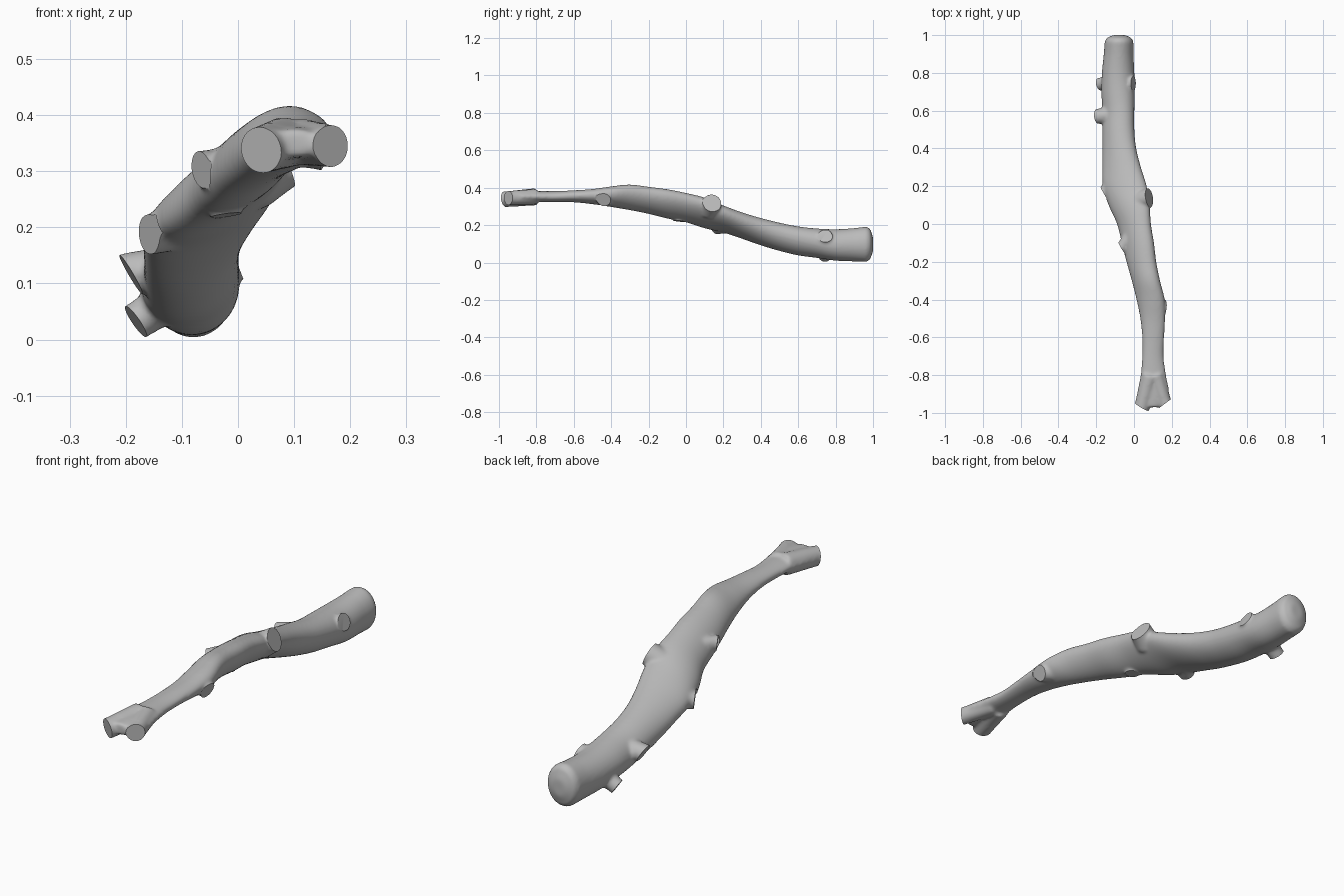
import bpy, bmesh, math
from mathutils import Vector

if "Cube" in bpy.data.objects:
    bpy.data.objects.remove(bpy.data.objects["Cube"], do_unlink=True)

grey = bpy.data.materials.new("bark grey")
grey.use_nodes = True
grey.diffuse_color = (0.5, 0.5, 0.5, 1)
grey.node_tree.nodes["Principled BSDF"].inputs["Base Color"].default_value = (0.5, 0.5, 0.5, 1)

# Branch cross-sections: y, x min, x max, z min, z max, slant
SECTIONS = [
    (-0.97, .06, .14, .325, .375, 0), (-0.9, .02, .185, .323, .38, 0),
    (-0.8, .035, .17, .323, .382, 0), (-0.7, .043, .157, .323, .382, 0),
    (-0.6, .043, .16, .322, .386, .1), (-0.5, .033, .165, .312, .393, .2),
    (-0.4, .013, .163, .297, .407, .3), (-0.3, -.012, .138, .28, .417, .4),
    (-0.2, -.04, .118, .26, .405, .45), (-0.1, -.065, .106, .235, .392, .5),
    (0.0, -.09, .09, .215, .372, .55), (0.1, -.135, .083, .183, .347, .6),
    (0.2, -.165, .068, .16, .305, .55), (0.3, -.168, .037, .127, .268, .45),
    (0.4, -.168, .012, .092, .238, .35), (0.5, -.168, .002, .062, .213, .25),
    (0.6, -.168, .002, .038, .193, .2), (0.7, -.173, .003, .025, .182, .1),
    (0.8, -.17, .002, .01, .178, 0), (0.9, -.16, -.003, .006, .184, 0),
    (0.965, -.155, -.003, .003, .192, 0), (0.985, -.145, -.013, .017, .18, 0),
    (1.0, -.11, -.045, .06, .135, 0)]

# Cut side shoots: end centre, outward direction, end radius, root inside branch
STUBS = [
    ((.042, -.968, .338), (-.5, -.85, -.15), .042, (.085, -.80, .352)),
    ((.165, -.950, .345), (.6, -.8, 0), .038, (.115, -.80, .352)),
    ((-.066, -.125, .305), (-.85, -.5, -.1), .032, (.0, -.03, .31)),
    ((-.158, .165, .187), (-.85, -.5, -.1), .036, (-.09, .25, .2)),
    ((-.192, .57, .118), (-.85, -.1, -.5), .040, (-.09, .58, .13)),
    ((-.182, .74, .032), (-.8, -.2, -.55), .034, (-.09, .76, .09)),
    ((.160, -.440, .335), (.9, -.1, -.35), .036, (.09, -.40, .35)),
    ((-.02, -.04, .222), (.12, -.1, -1), .026, (0, -.02, .29)),
    ((.080, .140, .318), (.9, .15, .4), .050, (.02, .12, .28)),
    ((-.004, .745, .143), (.9, 0, .35), .036, (-.06, .745, .11))]
SIDES = 40


def loft(bm, rings):
    loops = [[bm.verts.new(p) for p in ring] for ring in rings]
    for a, b in zip(loops, loops[1:]):
        for i in range(len(a)):
            j = (i + 1) % len(a)
            bm.faces.new((a[i], a[j], b[j], b[i]))
    bm.faces.new(loops[0][::-1])
    bm.faces.new(loops[-1])


def ring(centre, axis, radius, sides=28):
    side = axis.cross(Vector((0, 1, .01))).normalized()
    up = axis.cross(side).normalized()
    return [centre + radius * (math.cos(t) * side + math.sin(t) * up)
            for t in (2 * math.pi * i / sides for i in range(sides))]


def make_object(name, bm):
    bmesh.ops.recalc_face_normals(bm, faces=bm.faces)
    mesh = bpy.data.meshes.new(name)
    bm.to_mesh(mesh)
    bm.free()
    ob = bpy.data.objects.new(name, mesh)
    bpy.context.collection.objects.link(ob)
    return ob


def smooth_sections(steps=4):
    """Catmull-Rom interpolation between the cross-sections."""
    out = []
    n = len(SECTIONS)
    for i in range(n - 1):
        p = [SECTIONS[max(0, min(n - 1, k))] for k in (i - 1, i, i + 1, i + 2)]
        # keep the sawn end crisp
        count = 1 if i >= n - 4 else steps
        for s in range(count):
            t = s / count
            out.append([.5 * (2 * b + (c - a) * t + (2 * a - 5 * b + 4 * c - d) * t * t
                              + (3 * b - a - 3 * c + d) * t ** 3) for a, b, c, d in zip(*p)])
    return out + [SECTIONS[-1]]


# Main branch
bm = bmesh.new()
rings = []
for y, x0, x1, z0, z1, slant in smooth_sections():
    rings.append([((x0 + x1) / 2 + (x1 - x0) / 2 * math.cos(t), y,
                   (z0 + z1) / 2 + (z1 - z0) / 2 * math.sin(t + slant))
                  for t in (2 * math.pi * i / SIDES for i in range(SIDES))])
loft(bm, rings)

# Side shoots, running a little past their cuts
for end, out, radius, root in STUBS:
    end, out, root = Vector(end), Vector(out).normalized(), Vector(root)
    axis = (end - root).normalized()
    loft(bm, [ring(root, axis, radius * 1.1), ring(end, out, radius),
              ring(end + out * .03, out, radius)])
branch = make_object("branch", bm)
branch.data.materials.append(grey)

# Saw blocks that trim each shoot flat
bm = bmesh.new()
for end, out, radius, root in STUBS:
    end, out = Vector(end), Vector(out).normalized()
    loft(bm, [ring(end, out, radius * 1.35), ring(end + out * .07, out, radius * 1.35)])
cutter = make_object("saw_cutter", bm)
cutter.hide_render = True

# Fuse, soften the joints, then cut
bpy.context.view_layer.objects.active = branch
branch.select_set(True)
remesh = branch.modifiers.new("fuse", 'REMESH')
remesh.mode = 'VOXEL'
remesh.voxel_size = .007
soften = branch.modifiers.new("soften", 'SMOOTH')
soften.factor = .5
soften.iterations = 10
saw = branch.modifiers.new("saw", 'BOOLEAN')
saw.operation = 'DIFFERENCE'
saw.solver = 'EXACT'
saw.object = cutter
for name in ("fuse", "soften", "saw"):
    bpy.ops.object.modifier_apply(modifier=name)
bpy.data.objects.remove(cutter, do_unlink=True)

for poly in branch.data.polygons:
    poly.material_index = 0
bpy.ops.object.shade_smooth_by_angle(angle=math.radians(35))
